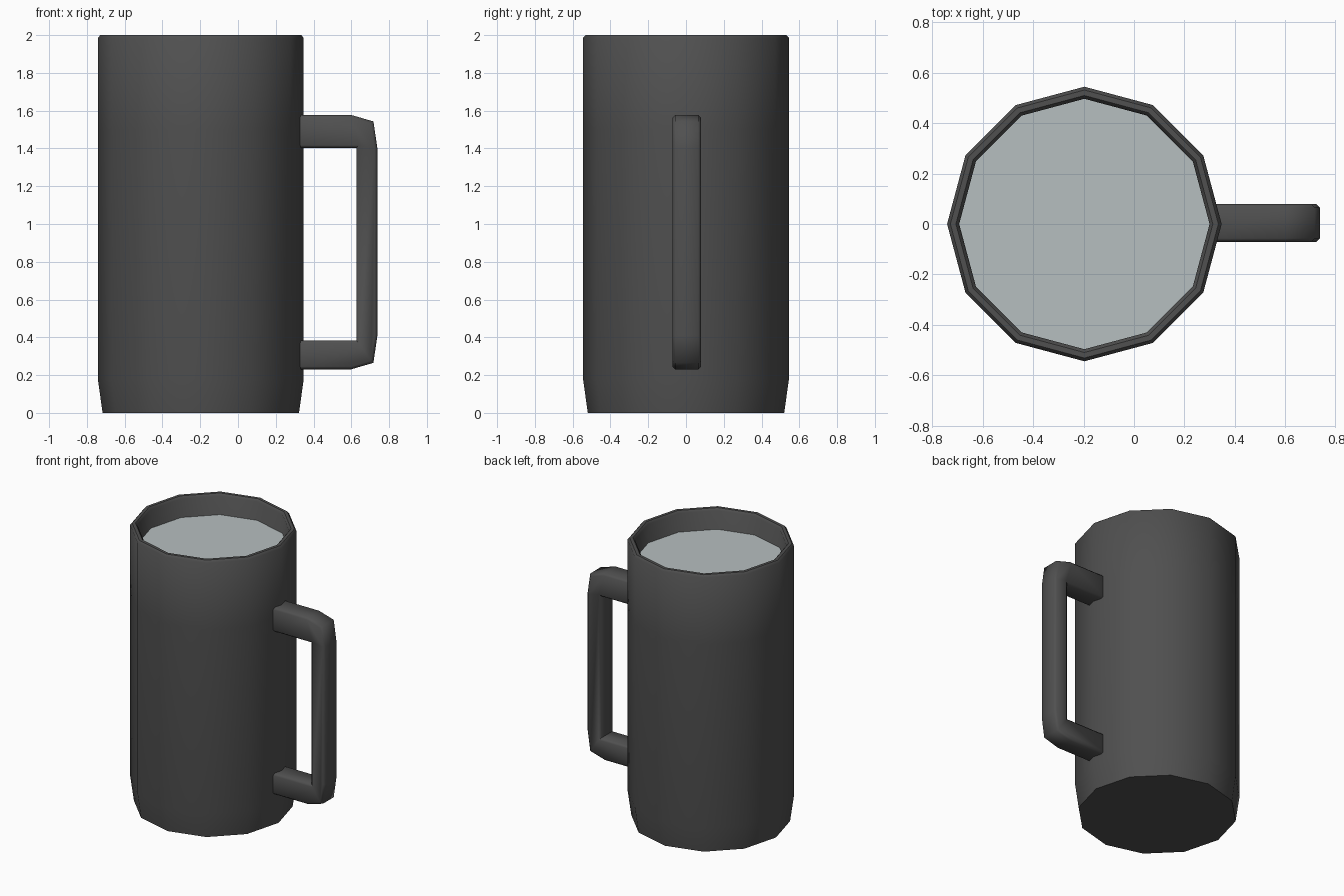
import bpy, bmesh, math

if "Cube" in bpy.data.objects:
    bpy.data.objects.remove(bpy.data.objects["Cube"])

CX = -0.197   # mug axis
SIDES = 12


def material(name, rgb):
    m = bpy.data.materials.new(name)
    m.diffuse_color = (*rgb, 1.0)
    m.use_nodes = True
    m.node_tree.nodes["Principled BSDF"].inputs["Base Color"].default_value = m.diffuse_color
    return m


charcoal = material("charcoal", (0.08, 0.08, 0.08))
pale_grey = material("pale grey liquid", (0.47, 0.52, 0.525))


def finish(bm, name, mat, angle=50):
    bmesh.ops.recalc_face_normals(bm, faces=bm.faces)
    me = bpy.data.meshes.new(name)
    bm.to_mesh(me)
    bm.free()
    ob = bpy.data.objects.new(name, me)
    bpy.context.collection.objects.link(ob)
    me.materials.append(mat)
    bpy.ops.object.select_all(action='DESELECT')
    ob.select_set(True)
    bpy.context.view_layer.objects.active = ob
    bpy.ops.object.shade_smooth_by_angle(angle=math.radians(angle))
    return ob


def ring(bm, r, z):
    return [bm.verts.new((CX + r * math.cos(2 * math.pi * i / SIDES),
                          r * math.sin(2 * math.pi * i / SIDES), z))
            for i in range(SIDES)]


# Mug body: outer wall, rounded rim, inner wall, closed floors
bm = bmesh.new()
profile = [(0.52, 0), (0.545, 0.18), (0.545, 1.5), (0.545, 1.985), (0.532, 2.0),
           (0.510, 2.0), (0.497, 1.985), (0.497, 0.1)]
rings = [ring(bm, r, z) for r, z in profile]
for a, b in zip(rings, rings[1:]):
    for i in range(SIDES):
        j = (i + 1) % SIDES
        bm.faces.new((a[i], a[j], b[j], b[i]))
bm.faces.new(rings[0])
bm.faces.new(rings[-1])
finish(bm, "mug_body", charcoal)

# Liquid surface
bm = bmesh.new()
bm.faces.new(ring(bm, 0.497, 1.85))
liquid = finish(bm, "liquid", pale_grey)
if liquid.data.polygons[0].normal.z < 0:
    liquid.data.flip_normals()

# Handle: side outline extruded across y, long edges softened
bm = bmesh.new()
outline = [(0.315, 1.577), (0.60, 1.577), (0.717, 1.543), (0.738, 1.40),
           (0.738, 0.41), (0.717, 0.265), (0.60, 0.231), (0.315, 0.231),
           (0.315, 0.383), (0.627, 0.383), (0.627, 1.403), (0.315, 1.403)]
face = bm.faces.new([bm.verts.new((x, -0.071, z)) for x, z in outline])
ext = bmesh.ops.extrude_face_region(bm, geom=[face], use_keep_orig=True)
for v in ext["geom"]:
    if isinstance(v, bmesh.types.BMVert):
        v.co.y = 0.079
bmesh.ops.recalc_face_normals(bm, faces=bm.faces)
edges = [e for e in bm.edges if abs(e.verts[0].co.y - e.verts[1].co.y) < 1e-4]
bmesh.ops.bevel(bm, geom=edges, offset=0.014, segments=1, affect='EDGES')
finish(bm, "handle", charcoal)
